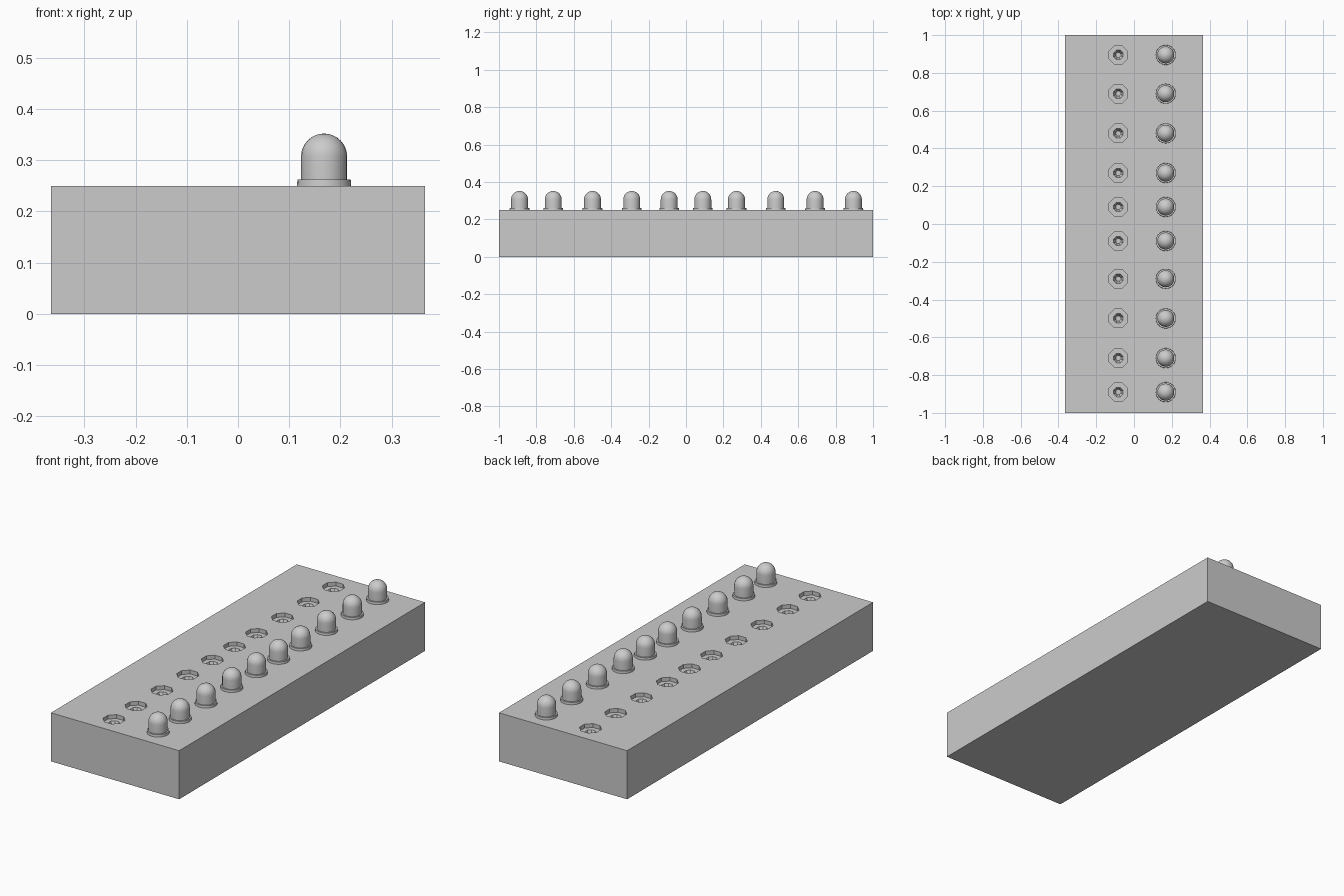
import bpy, bmesh, math

if "Cube" in bpy.data.objects:
    bpy.data.objects.remove(bpy.data.objects["Cube"])

TOP = 0.25
ROW_Y = [-0.89, -0.71, -0.5, -0.29, -0.09, 0.09, 0.27, 0.48, 0.69, 0.895]


def revolve(bm, profile, sides, x, y, turn=0.0):
    """Closed solid of revolution from (radius, z) points, bottom to top."""
    rings = []
    for r, z in profile:
        if r == 0:
            rings.append([bm.verts.new((x, y, z))])
        else:
            angles = [turn + 2 * math.pi * i / sides for i in range(sides)]
            rings.append([bm.verts.new((x + r * math.cos(a), y + r * math.sin(a), z)) for a in angles])
    for lo, hi in zip(rings, rings[1:]):
        for i in range(sides):
            j = (i + 1) % sides
            if len(hi) == 1:
                bm.faces.new((lo[i], lo[j], hi[0]))
            else:
                bm.faces.new((lo[i], lo[j], hi[j], hi[i]))
    if len(rings[0]) > 1:
        bm.faces.new(rings[0][::-1])
    if len(rings[-1]) > 1:
        bm.faces.new(rings[-1])


def make_object(name, bm):
    bmesh.ops.recalc_face_normals(bm, faces=bm.faces)
    mesh = bpy.data.meshes.new(name)
    bm.to_mesh(mesh)
    bm.free()
    obj = bpy.data.objects.new(name, mesh)
    bpy.context.collection.objects.link(obj)
    return obj


# base block
bm = bmesh.new()
bmesh.ops.create_cube(bm, size=1)
for v in bm.verts:
    v.co = (v.co.x * 0.73, v.co.y * 2, (v.co.z + 0.5) * TOP)
base = make_object("base_block", bm)

# stepped octagonal sockets cut into the top
bm = bmesh.new()
socket = [(0.014, TOP - 0.05), (0.027, TOP - 0.021), (0.027, TOP - 0.02),
          (0.053, TOP - 0.02), (0.053, TOP + 0.02)]
for y in ROW_Y:
    revolve(bm, socket, 8, -0.083, y, math.pi / 8)
cutter = make_object("socket_cutter", bm)
cutter.hide_render = True

bpy.context.view_layer.objects.active = base
mod = base.modifiers.new("sockets", "BOOLEAN")
mod.operation = "DIFFERENCE"
mod.solver = "EXACT"
mod.object = cutter
bpy.ops.object.modifier_apply(modifier=mod.name)
bpy.data.objects.remove(cutter)

# domed bulbs with a flange at the foot
bulb = [(0.053, TOP), (0.052, 0.262), (0.045, 0.262)]
for i in range(9):
    a = math.pi / 2 * i / 8
    bulb.append((0.045 * math.cos(a) if i < 8 else 0, 0.307 + 0.045 * math.sin(a)))
for n, y in enumerate(ROW_Y):
    bm = bmesh.new()
    revolve(bm, bulb, 24, 0.168, y)
    obj = make_object(f"bulb_{n + 1}", bm)
    bpy.ops.object.select_all(action="DESELECT")
    obj.select_set(True)
    bpy.context.view_layer.objects.active = obj
    bpy.ops.object.shade_smooth_by_angle(angle=math.radians(35))
